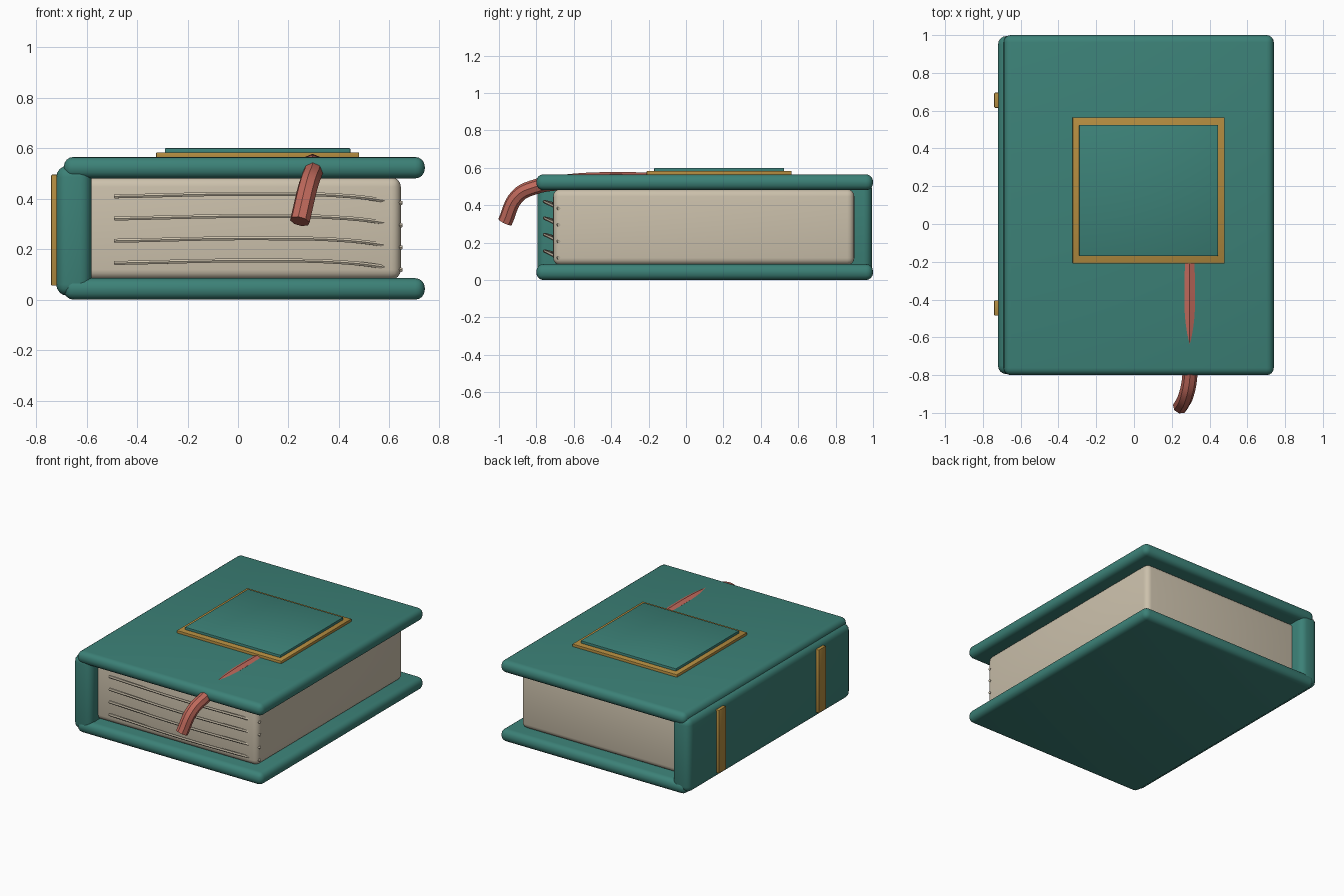
import bpy
from mathutils import Vector

cube = bpy.data.objects.get("Cube")
if cube:
    bpy.data.objects.remove(cube, do_unlink=True)


def material(name, rgb):
    m = bpy.data.materials.new(name)
    m.use_nodes = True
    m.diffuse_color = (*rgb, 1)
    m.node_tree.nodes["Principled BSDF"].inputs["Base Color"].default_value = (*rgb, 1)
    return m


TEAL = material("teal leather", (0.045, 0.22, 0.185))
PAPER = material("cream paper", (0.60, 0.53, 0.41))
GOLD = material("gold trim", (0.45, 0.26, 0.05))
RED = material("red ribbon", (0.52, 0.14, 0.105))


def box(name, lo, hi, mat, bevel, segments=4):
    """Rounded box between two opposite corners."""
    lo, hi = Vector(lo), Vector(hi)
    bpy.ops.mesh.primitive_cube_add(size=1, location=(lo + hi) / 2)
    ob = bpy.context.object
    ob.name = name
    ob.scale = hi - lo
    bpy.ops.object.transform_apply(location=False, rotation=False, scale=True)
    mod = ob.modifiers.new("Rounding", "BEVEL")
    mod.width = bevel
    mod.segments = segments
    bpy.ops.object.modifier_apply(modifier=mod.name)
    bpy.ops.object.shade_smooth_by_angle()
    ob.data.materials.append(mat)
    return ob


def tube(name, points, radius, mat, sides_res):
    """Capped round tube along a smooth path."""
    cu = bpy.data.curves.new(name, "CURVE")
    cu.dimensions = "3D"
    cu.bevel_depth = radius
    cu.bevel_resolution = sides_res
    cu.use_fill_caps = True
    cu.resolution_u = 6
    sp = cu.splines.new("BEZIER")
    sp.bezier_points.add(len(points) - 1)
    for bp, p in zip(sp.bezier_points, points):
        bp.co = p
        bp.handle_left_type = bp.handle_right_type = "AUTO"
    ob = bpy.data.objects.new(name, cu)
    bpy.context.collection.objects.link(ob)
    cu.materials.append(mat)
    bpy.context.view_layer.objects.active = ob
    for o in bpy.context.selected_objects:
        o.select_set(False)
    ob.select_set(True)
    bpy.ops.object.convert(target="MESH")
    bpy.ops.object.shade_smooth_by_angle()


# Covers, spine and page block
for name, z in (("back_cover", 0.0), ("front_cover", 0.48)):
    box(name, (-0.69, -0.80, z), (0.74, 1.0, z + 0.085), TEAL, 0.038)
box("spine", (-0.72, -0.795, 0.015), (-0.58, 0.995, 0.53), TEAL, 0.045)
box("page_block", (-0.62, -0.71, 0.08), (0.645, 0.90, 0.485), PAPER, 0.038)

# Framed panel on the front cover
box("panel_frame", (-0.325, -0.21, 0.55), (0.48, 0.565, 0.583), GOLD, 0.004, 2)
box("panel", (-0.29, -0.17, 0.57), (0.445, 0.525, 0.60), TEAL, 0.004, 2)

# Gold bands across the spine
for name, y in (("lower_band", -0.485), ("upper_band", 0.615)):
    box(name, (-0.74, y, 0.055), (-0.70, y + 0.08, 0.495), GOLD, 0.004, 2)

# Raised page lines bowing out of the lower page edge
for i in range(4):
    z = 0.145 + i * 0.088
    tube(f"page_line_{i + 1}",
         [(-0.49, -0.715, z), (0.1, -0.757, z + 0.01),
          (0.45, -0.735, z), (0.65, -0.68, z - 0.027)],
         0.009, PAPER, 1)

# Ribbon bookmark sinking through the cover and hanging out
tube("ribbon_bookmark",
     [(0.295, -0.15, 0.535), (0.295, -0.5, 0.535), (0.295, -0.66, 0.522),
      (0.295, -0.81, 0.497), (0.278, -0.90, 0.45), (0.245, -0.968, 0.31)],
     0.04, RED, 2)
